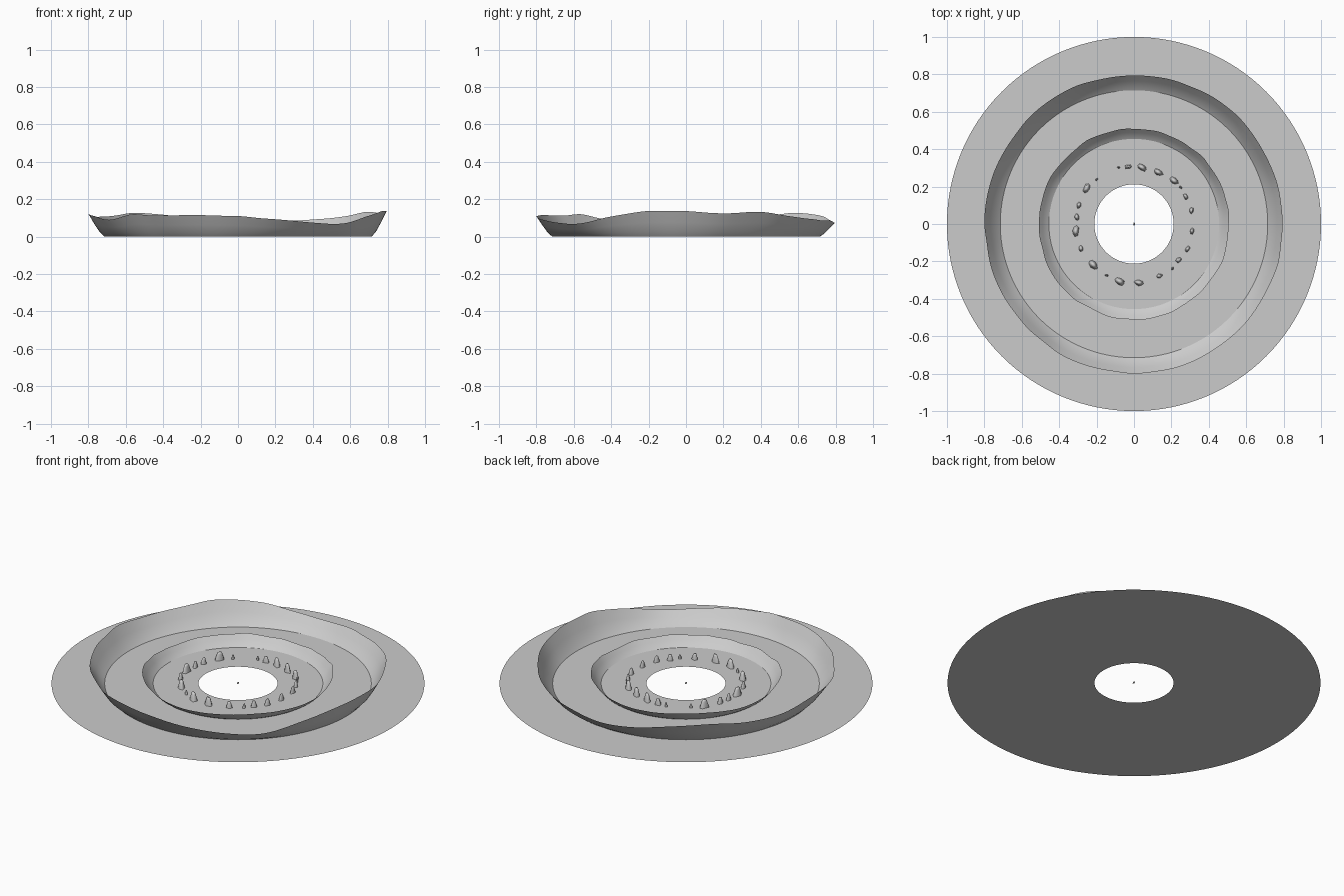
import bpy, bmesh, math, random
from math import cos, sin, radians, pi

random.seed(4)
if "Cube" in bpy.data.objects:
    bpy.data.objects.remove(bpy.data.objects["Cube"])

stone = bpy.data.materials.new("light_grey_stone")
stone.use_nodes = True
GREY = (0.6, 0.6, 0.6, 1)
stone.diffuse_color = GREY
stone.node_tree.nodes["Principled BSDF"].inputs["Base Color"].default_value = GREY


def finish(name, bm, smooth=True):
    mesh = bpy.data.meshes.new(name)
    bm.to_mesh(mesh)
    bm.free()
    mesh.materials.append(stone)
    for poly in mesh.polygons:
        poly.use_smooth = smooth
    obj = bpy.data.objects.new(name, mesh)
    bpy.context.collection.objects.link(obj)
    return obj


def loft(bm, rings):
    """Join closed rings of points with quads and return the vertex rings."""
    loops = [[bm.verts.new(p) for p in ring] for ring in rings]
    for a, b in zip(loops, loops[1:]):
        n = len(a)
        for i in range(n):
            j = (i + 1) % n
            bm.faces.new((a[i], a[j], b[j], b[i]))
    return loops


def ring(radius, z=0, n=128):
    return [(radius * cos(2 * pi * i / n), radius * sin(2 * pi * i / n), z)
            for i in range(n)]


def sample(values, t):
    """Smooth cyclic interpolation, t in 0..1."""
    n = len(values)
    i = int(t * n)
    f = t * n - i
    a, b, c, d = (values[(i + k) % n] for k in (-1, 0, 1, 2))
    return b + 0.5 * f * (c - a + f * (2*a - 5*b + 4*c - d + f * (3*(b - c) + d - a)))


def wall(name, base, rim, heights, n=144):
    """Flaring sheet with an uneven rim."""
    jitter = [random.uniform(-1, 1) for _ in range(48)]
    rings = []
    for s, bulge in ((0, 0), (0.2, 0.29), (0.55, 0.62), (1, 1)):
        pts = []
        for i in range(n):
            t = i / n
            a = 2 * pi * t
            rough = sample(jitter, t) * s
            r = base + (rim - base) * bulge + 0.004 * rough
            z = s * (sample(heights, t) + 0.003 * rough)
            pts.append((r * cos(a), r * sin(a), z))
        rings.append(pts)
    bm = bmesh.new()
    loft(bm, rings)
    return finish(name, bm)


def rock(name, angle, radius, size, height):
    """Irregular tapered stone, longer along the ring."""
    n = 8
    wobble = [random.uniform(0.8, 1.15) for _ in range(n)]
    turn = angle + random.uniform(-0.3, 0.3)
    cx, cy = radius * cos(angle), radius * sin(angle)
    rings = []
    for scale, z in ((1, 0), (0.85, 0.35), (0.6, 0.8), (0.4, 1)):
        pts = []
        for i, w in enumerate(wobble):
            a = 2 * pi * i / n
            u, v = size * 0.65 * scale * w * cos(a), size * scale * w * sin(a)
            pts.append((cx + u * cos(turn) - v * sin(turn),
                        cy + u * sin(turn) + v * cos(turn), z * height))
        rings.append(pts)
    bm = bmesh.new()
    loops = loft(bm, rings)
    bm.faces.new(loops[-1])
    return finish(name, bm)


# Flat ground disc with a round hole
bm = bmesh.new()
loft(bm, [ring(1.0), ring(0.212)])
finish("ground_ring", bm, smooth=False)

# Two crater walls, rim heights listed counter-clockwise from +x
wall("outer_wall", 0.715, 0.797,
     [0.138, 0.125, 0.135, 0.105, 0.09, 0.085, 0.075, 0.09, 0.115, 0.125, 0.11, 0.105,
      0.12, 0.11, 0.09, 0.12, 0.11, 0.115, 0.108, 0.09, 0.075, 0.07, 0.11, 0.135])
wall("inner_wall", 0.455, 0.51,
     [0.05, 0.06, 0.065, 0.055, 0.05, 0.055, 0.06, 0.05,
      0.055, 0.065, 0.06, 0.05, 0.045, 0.05, 0.055, 0.05])

# Ring of stones: angles grouped by size
STONES = {
    "large": (0.027, 0.045, (82, 65, 47, -85, -104, -135, -173, 143)),
    "medium": (0.018, 0.035, (96, 13, -7, -25, -39, -64, -155, 173, 161, 28)),
    "small": (0.009, 0.025, (105, 38, -49, -118, 130)),
}
for kind, (size, height, angles) in STONES.items():
    for k, deg in enumerate(angles):
        rock(f"{kind}_stone_{k + 1}", radians(deg), random.uniform(0.305, 0.318), size, height)

# Tiny pebble in the centre of the hole
rock("centre_pebble", 0, 0, 0.008, 0.008)
